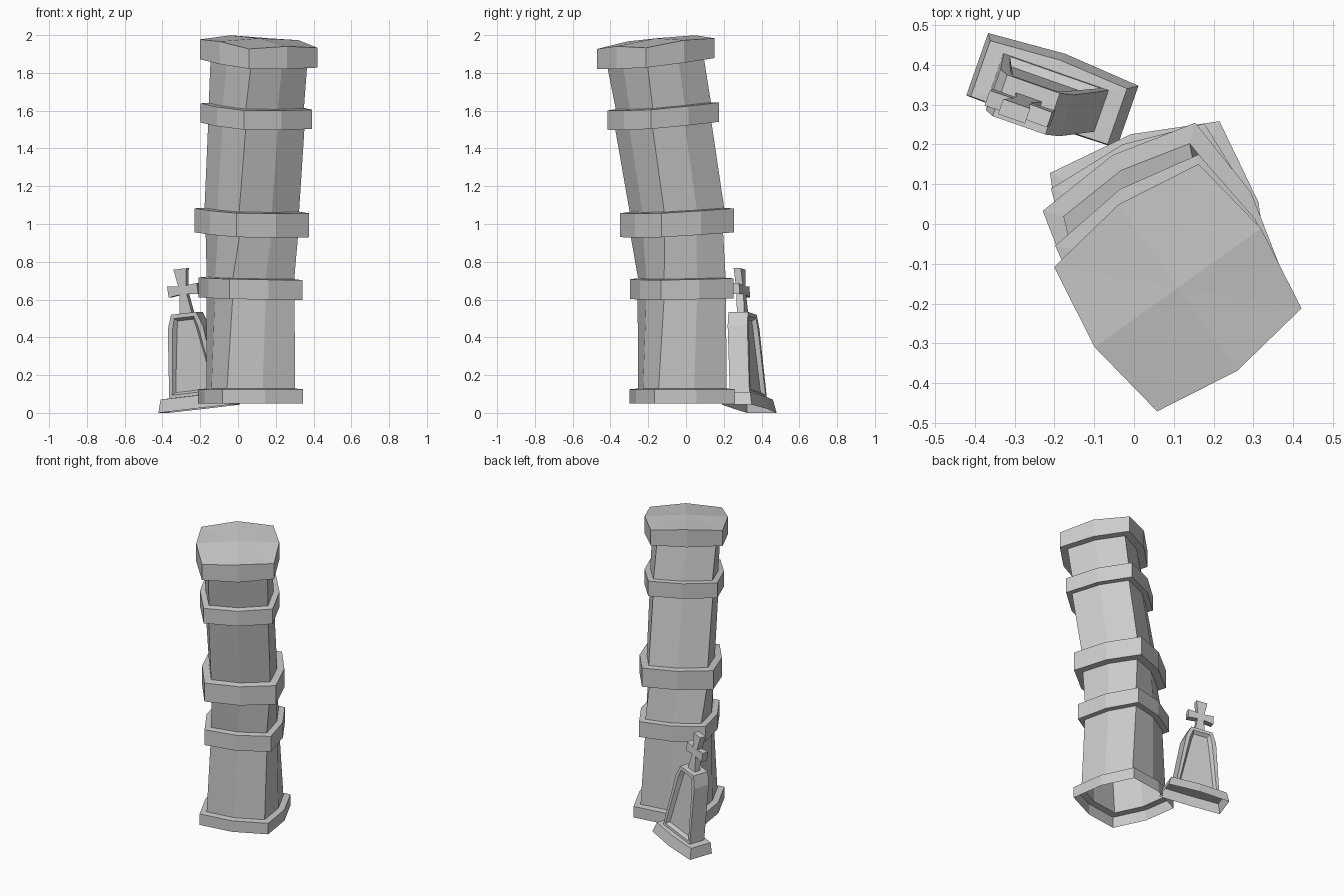
import bpy, bmesh
from math import cos, sin, radians

if "Cube" in bpy.data.objects:
    bpy.data.objects.remove(bpy.data.objects["Cube"])


def finish(name, bm):
    bmesh.ops.recalc_face_normals(bm, faces=bm.faces)
    mesh = bpy.data.meshes.new(name)
    bm.to_mesh(mesh)
    bm.free()
    ob = bpy.data.objects.new(name, mesh)
    bpy.context.collection.objects.link(ob)
    return ob


def loft(bm, rings):
    rows = [[bm.verts.new(p) for p in r] for r in rings]
    for a, b in zip(rows, rows[1:]):
        for i in range(len(a)):
            j = (i + 1) % len(a)
            bm.faces.new((a[i], a[j], b[j], b[i]))
    return rows


# Leaning pillar: square rings with bulging sides, twisting upward
def ring(z, cx, cy, r, ang, sx, sy, mid_lift=0.0):
    pts = []
    for k in range(8):
        a = radians(ang + 45 * k)
        rr = r if k % 2 == 0 else r * 0.815
        dx, dy = rr * cos(a), rr * sin(a)
        pts.append((cx + dx, cy + dy, z + sx * dx + sy * dy + (mid_lift if k % 2 else 0)))
    return pts


# bands: z low, z high, x, y, outer r, shaft r below, shaft r above, angle, slope x, slope y
bands = [
    (0.05, 0.125, 0.067, -0.02, 0.315, None, 0.266, 62, 0, 0),
    (0.605, 0.71, 0.066, -0.022, 0.296, 0.252, 0.250, 68, -0.02, 0.015),
    (0.943, 1.07, 0.073, -0.048, 0.313, 0.253, 0.259, 75, -0.03, 0.05),
    (1.52, 1.622, 0.097, -0.12, 0.302, 0.261, 0.258, 77.5, -0.04, 0.08),
    (1.85, 1.955, 0.110, -0.160, 0.315, 0.259, None, 80.5, -0.055, 0.10),
]
rings = []
for z0, z1, x, y, r, below, above, ang, sx, sy in bands:
    if below:
        rings.append(ring(z0, x, y, below, ang, sx, sy))
    rings.append(ring(z0, x, y, r, ang, sx, sy))
    rings.append(ring(z1, x, y, r, ang, sx, sy, 0 if above else 0.015))
    if above:
        rings.append(ring(z1 + 0.004, x, y, above, ang, sx, sy))
bm = bmesh.new()
top = loft(bm, rings)[-1]
peak = bm.verts.new((0.11, -0.16, 1.983))
for i in range(8):
    bm.faces.new((top[i], top[(i + 1) % 8], peak))
finish("leaning_pillar", bm)


# Gravestone local frame: u along width, v toward back, w up (leaning)
def stone(u, v, w):
    return (-0.205 + 0.944 * u + 0.331 * v - 0.13 * w,
            0.335 - 0.331 * u + 0.944 * v - 0.07 * w,
            0.022 + w + 0.11 * u)


# Gravestone plinth, hollow below
def plinth_ring(u, v, w, bulge):
    return [stone(a, b, w) for a, b in
            ((-u, -v), (0, -v - bulge * 0.3), (u, -v), (u, v), (0, v + bulge), (-u, v))]


bm = bmesh.new()
loft(bm, [plinth_ring(0.2, 0.083, 0, 0.015),
          plinth_ring(0.182, 0.074, 0.068, 0.012),
          plinth_ring(0.135, 0.05, 0.07, 0.0)])
finish("gravestone_plinth", bm)


def prism(bm, outline, v):
    front, back = ([bm.verts.new((u, s * v, w)) for u, w in outline] for s in (-1, 1))
    caps = [bm.faces.new(front), bm.faces.new(back[::-1])]
    for i in range(len(outline)):
        j = (i + 1) % len(outline)
        bm.faces.new((front[i], back[i], back[j], front[j]))
    bmesh.ops.recalc_face_normals(bm, faces=bm.faces)
    return caps


def lean(bm):
    for p in bm.verts:
        p.co = stone(*p.co)


# Gravestone slab with a recessed panel on both faces
half = [(0.14, 0.068), (0.098, 0.43), (0.07, 0.505)]
bm = bmesh.new()
for cap in prism(bm, half + [(-u, w) for u, w in reversed(half)], 0.055):
    bmesh.ops.inset_region(bm, faces=[cap], thickness=0.026)
    bmesh.ops.inset_region(bm, faces=[cap], thickness=0.018, depth=-0.022)
lean(bm)
finish("gravestone_slab", bm)

# Flared cross on top
half = [(0.036, 0.495), (0.02, 0.605), (0.083, 0.597), (0.083, 0.657),
        (0.022, 0.65), (0.036, 0.74)]
bm = bmesh.new()
prism(bm, half + [(-u, w) for u, w in reversed(half)], 0.02)
lean(bm)
finish("gravestone_cross", bm)
